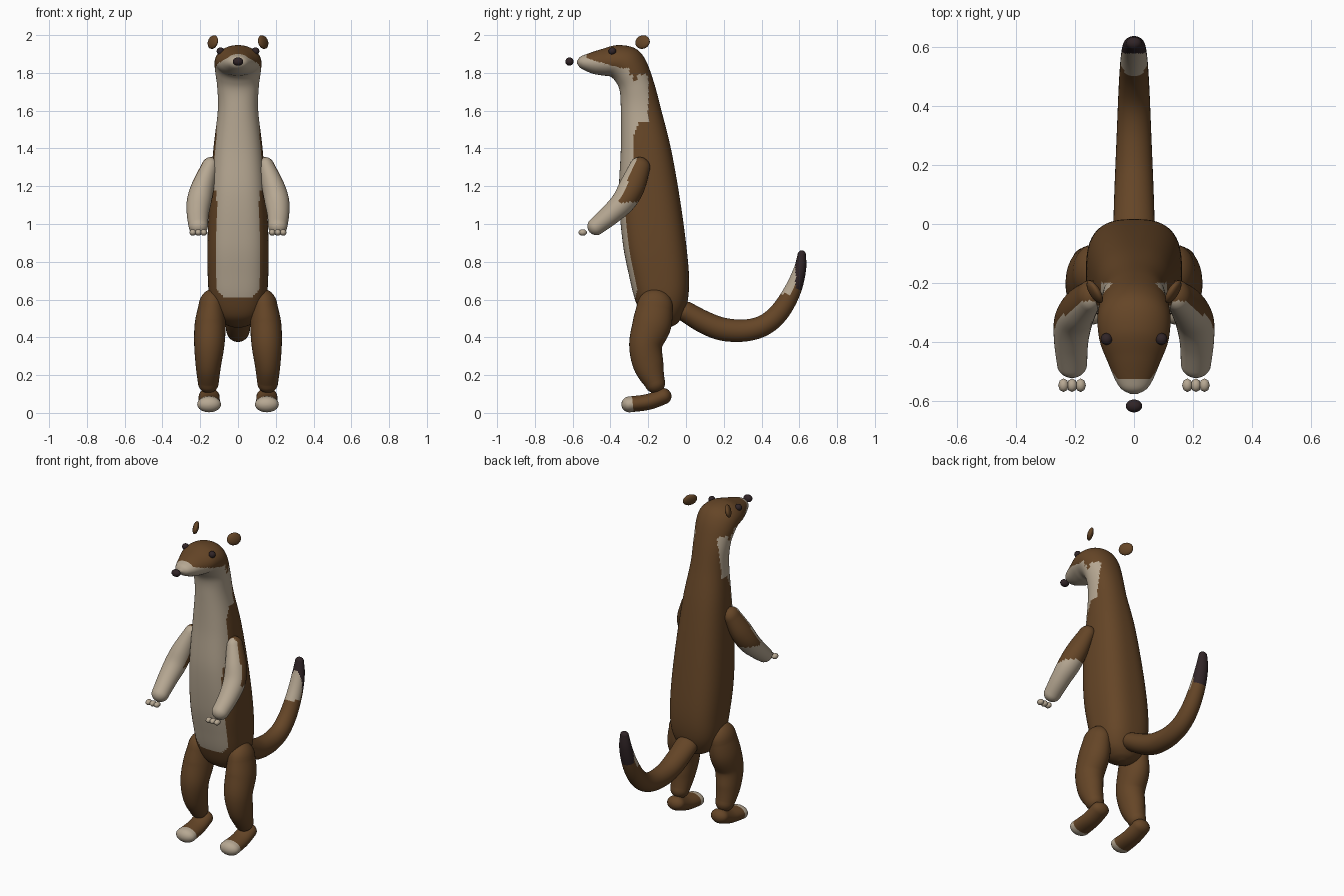
import bpy, bmesh, math
from mathutils import Vector, Euler

if "Cube" in bpy.data.objects:
    bpy.data.objects.remove(bpy.data.objects["Cube"], do_unlink=True)


def material(name, rgb):
    m = bpy.data.materials.new(name)
    m.use_nodes = True
    m.diffuse_color = (*rgb, 1)
    m.node_tree.nodes["Principled BSDF"].inputs["Base Color"].default_value = (*rgb, 1)
    return m


BROWN, CREAM, DARK = range(3)
MATS = [material("brown fur", (0.13, 0.06, 0.02)),
        material("cream fur", (0.47, 0.39, 0.29)),
        material("dark brown", (0.03, 0.018, 0.02))]
X = Vector((1, 0, 0))


def finish(name, bm, rule):
    bmesh.ops.recalc_face_normals(bm, faces=bm.faces)
    for f in bm.faces:
        f.smooth = True
        f.material_index = rule(f.calc_center_median(), f.normal)
    me = bpy.data.meshes.new(name)
    bm.to_mesh(me)
    bm.free()
    for m in MATS:
        me.materials.append(m)
    ob = bpy.data.objects.new(name, me)
    bpy.context.collection.objects.link(ob)
    return ob


def smooth_rows(rows, steps):
    """Catmull-Rom interpolation of every column."""
    out = []
    for i in range(len(rows) - 1):
        a, b, c, d = (rows[max(0, min(len(rows) - 1, i + k))] for k in (-1, 0, 1, 2))
        for s in range(steps):
            t = s / steps
            out.append([q + 0.5 * t * (r - p + t * (2 * p - 5 * q + 4 * r - w
                        + t * (3 * (q - r) + w - p))) for p, q, r, w in zip(a, b, c, d)])
    return out + [list(rows[-1])]


def loft(name, rings, rule, sides):
    """Rings are (centre, half-axis u, half-axis v, squareness)."""
    bm = bmesh.new()
    loops = []
    for c, u, v, n in rings:
        loop = []
        for k in range(sides):
            a = 2 * math.pi * k / sides
            ca, sa = math.cos(a), math.sin(a)
            p = c + u * math.copysign(abs(ca) ** (2 / n), ca) + v * math.copysign(abs(sa) ** (2 / n), sa)
            loop.append(bm.verts.new(p))
        loops.append(loop)
    for a, b in zip(loops, loops[1:]):
        for k in range(sides):
            j = (k + 1) % sides
            bm.faces.new((a[k], a[j], b[j], b[k]))
    bm.faces.new(loops[0])
    bm.faces.new(loops[-1])
    return finish(name, bm, rule)


def limb(name, path, rule, side=1, sides=32):
    """Round-ended tube; path rows are x, y, z, depth radius, width radius."""
    rows = smooth_rows(path, 8)
    pts = [Vector((r[0] * side, r[1], r[2])) for r in rows]
    rings = []
    for i, r in enumerate(rows):
        t = (pts[min(i + 1, len(pts) - 1)] - pts[max(i - 1, 0)]).normalized()
        u = (X - t * X.dot(t)).normalized()
        v = t.cross(u)
        ring = (pts[i], u * r[4], v * r[3], 2.0)
        cap = []
        if i in (0, len(rows) - 1):
            out = -t if i == 0 else t
            for k in range(1, 8):
                a = math.pi / 2 * k / 7.2
                cap.append((pts[i] + out * r[3] * math.sin(a), ring[1] * math.cos(a),
                            ring[2] * math.cos(a), 2.0))
        rings += cap[::-1] + [ring] if i == 0 else [ring] + cap
    return loft(name, rings, rule, sides)


def ellipsoid(name, loc, size, colour, rot=(0, 0, 0), seg=20):
    bm = bmesh.new()
    bmesh.ops.create_uvsphere(bm, u_segments=seg, v_segments=max(6, seg // 2), radius=1)
    spin = Euler(rot).to_matrix()
    for v in bm.verts:
        v.co = spin @ Vector(a * b for a, b in zip(v.co, size)) + Vector(loc)
    return finish(name, bm, lambda c, n: colour)


# Body, neck and head: back y, z, front y, z, half width, squareness
BODY = [
    (-.08, .455, -.12, .45, .02, 2), (-.045, .475, -.17, .465, .07, 2.1),
    (-.015, .52, -.23, .51, .12, 2.4), (.01, .60, -.27, .60, .15, 2.6),
    (.016, .72, -.30, .72, .16, 2.7), (0, .9, -.335, .9, .162, 2.7),
    (-.035, 1.15, -.355, 1.15, .15, 2.6), (-.08, 1.4, -.345, 1.4, .13, 2.4),
    (-.13, 1.6, -.345, 1.6, .107, 2.2), (-.17, 1.75, -.35, 1.7, .11, 2.1),
    (-.215, 1.87, -.37, 1.75, .121, 2), (-.27, 1.93, -.40, 1.78, .124, 2),
    (-.36, 1.947, -.44, 1.786, .115, 2), (-.45, 1.925, -.49, 1.795, .088, 2),
    (-.525, 1.9, -.53, 1.81, .064, 2), (-.56, 1.885, -.56, 1.827, .042, 2),
    (-.577, 1.863, -.577, 1.85, .01, 2)]


def body_colour(c, n):
    x, y, z = abs(c.x), c.y, c.z
    if z > 1.79 or y < -.37:
        muzzle = y < -.3 and z < 1.825 + .3 * max(0, -.35 - y)
        return CREAM if muzzle or y < -.525 else BROWN
    bib = z > 1.17 and y < -.28
    belly = z > .61 + max(0, x - .07) and x < .113 and y < -.2
    return CREAM if bib or belly else BROWN


body_rings = []
for yb, zb, yf, zf, w, n in smooth_rows(BODY, 9):
    back, front = Vector((0, yb, zb)), Vector((0, yf, zf))
    body_rings.append(((back + front) / 2, X * w, (front - back) / 2, n))
loft("body", body_rings, body_colour, 72)


# Tail with pale inner patch and dark tip
def tail_colour(c, n):
    if c.z > .79 or (c.z > .65 and c.y > .58):
        return DARK
    return CREAM if c.z > .63 and n.y < 0 else BROWN


limb("tail", [(0, 0, .535, .055, .07), (0, .1, .478, .06, .067), (0, .2, .442, .061, .063),
              (0, .32, .437, .058, .058), (0, .42, .468, .055, .054), (0, .5, .54, .052, .05),
              (0, .565, .65, .045, .045), (0, .603, .76, .033, .038), (0, .613, .838, .022, .026)],
     tail_colour)

ARM = [(.15, -.245, 1.3, .055, .045), (.185, -.285, 1.2, .068, .06), (.206, -.33, 1.12, .064, .065),
       (.213, -.4, 1.05, .055, .058), (.21, -.475, .988, .047, .051)]
LEG = [(.14, -.165, .56, .095, .07), (.147, -.18, .47, .103, .082), (.152, -.213, .36, .088, .08),
       (.157, -.198, .25, .08, .067), (.157, -.165, .16, .055, .055)]
FOOT = [(.153, -.12, .088, .043, .055), (.153, -.2, .058, .042, .058), (.153, -.3, .045, .042, .063)]

# Paired parts
for label, s in (("left", 1), ("right", -1)):
    limb(label + "_arm", ARM, lambda c, n: CREAM if c.z < 1.115 or n.y < -.25 else BROWN, s)
    limb(label + "_leg", LEG, lambda c, n: BROWN, s)
    limb(label + "_foot", FOOT, lambda c, n: CREAM if c.y < -.28 else BROWN, s)
    for i in (-1, 0, 1):
        ellipsoid(f"{label}_finger_{i + 2}", (s * (.21 + .029 * i), -.547, .955),
                  (.018, .023, .017), CREAM, seg=8)
    ellipsoid(label + "_eye", (s * .093, -.39, 1.915), (.02, .02, .02), DARK)
    ellipsoid(label + "_ear", (s * .133, -.23, 1.963), (.017, .044, .037), BROWN,
              (0, -s * .25, -s * .55))

# Nose
ellipsoid("nose", (0, -.617, 1.86), (.028, .022, .022), DARK)
